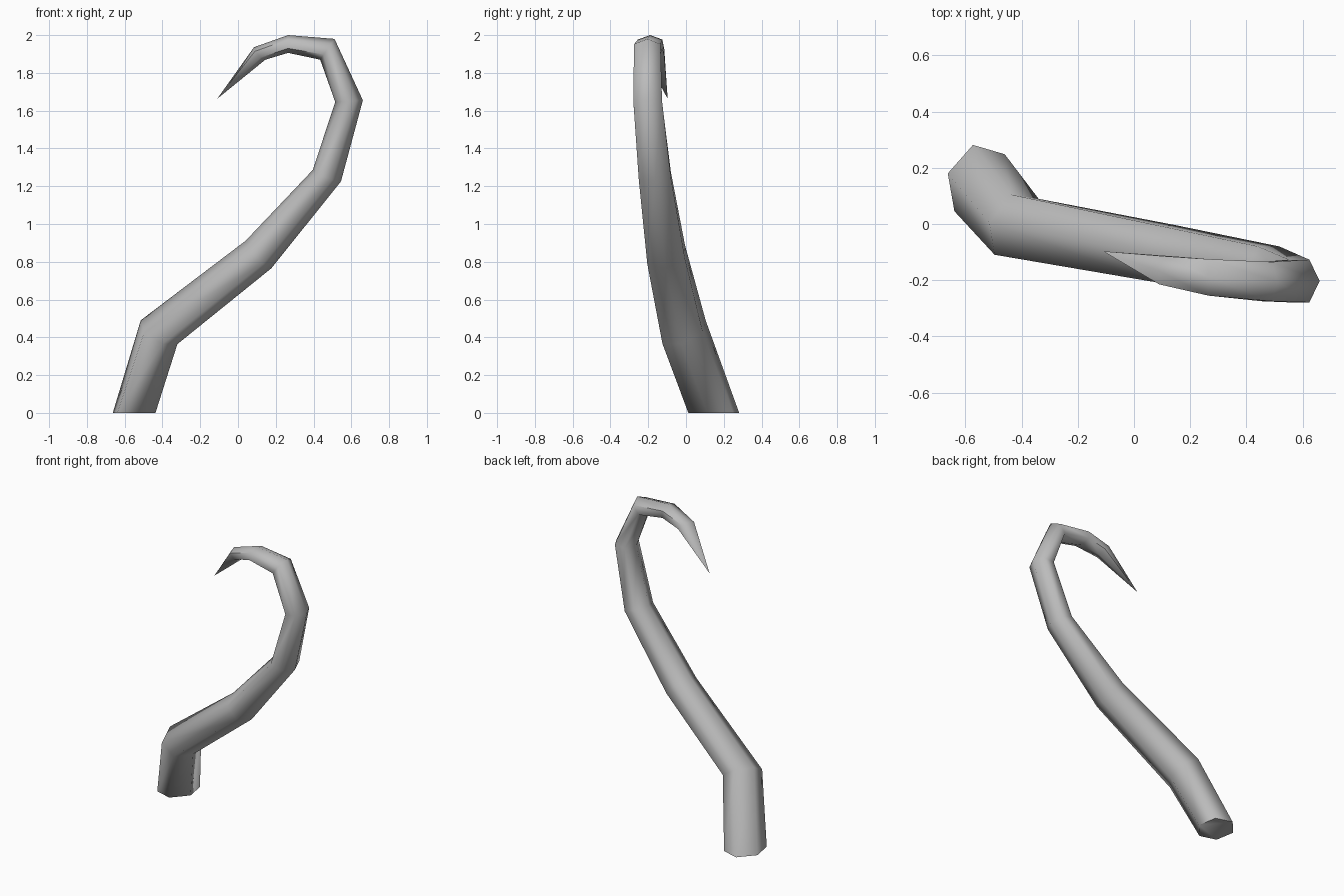
import bpy, bmesh, math
from mathutils import Vector

cube = bpy.data.objects.get("Cube")
if cube:
    bpy.data.objects.remove(cube, do_unlink=True)

# Plain grey skin
grey = bpy.data.materials.new("plain_grey")
grey.use_nodes = True
colour = (0.5, 0.5, 0.5, 1)
grey.diffuse_color = colour
grey.node_tree.nodes["Principled BSDF"].inputs["Base Color"].default_value = colour

# Tube sections: centre, half-axis in the bend plane, half-axis across it
SECTIONS = [
    ((-.55, .147, 0), (-.113, .033, 0), (-.033, -.118, 0)),
    ((-.418, -.01, .427), (-.097, .015, .063), (-.03, -.107, -.03)),
    ((.108, -.105, .838), (-.068, 0, .073), (-.01, -.1, -.012)),
    ((.47, -.165, 1.255), (-.075, 0, .03), (-.01, -.085, -.005)),
    ((.588, -.203, 1.65), (-.073, 0, -.005), (0, -.076, 0)),
    ((.473, -.205, 1.925), (-.038, 0, -.055), (0, -.07, 0)),
    ((.265, -.19, 1.953), (0, 0, -.047), (0, -.065, 0)),
    ((.115, -.165, 1.903), (.03, 0, -.033), (-.01, -.05, -.005)),
]
TIP = (-.11, -.097, 1.663)
SIDES = 6


def add_ring(bm, centre, bend, across):
    c, u, w = Vector(centre), Vector(bend), Vector(across) / math.sin(math.pi / 3)
    angles = [2 * math.pi * i / SIDES for i in range(SIDES)]
    return [bm.verts.new(c + u * math.cos(a) + w * math.sin(a)) for a in angles]


# Curling tentacle: six-sided tube with a closed base and a pointed tip
bm = bmesh.new()
rings = [add_ring(bm, *s) for s in SECTIONS]
bm.faces.new(rings[0])
for low, high in zip(rings, rings[1:]):
    for i in range(SIDES):
        j = (i + 1) % SIDES
        bm.faces.new((low[i], low[j], high[j], high[i]))
tip = bm.verts.new(TIP)
for i in range(SIDES):
    bm.faces.new((rings[-1][i], rings[-1][(i + 1) % SIDES], tip))
bmesh.ops.recalc_face_normals(bm, faces=bm.faces)

mesh = bpy.data.meshes.new("tentacle")
bm.to_mesh(mesh)
bm.free()
mesh.materials.append(grey)
tentacle = bpy.data.objects.new("tentacle", mesh)
bpy.context.collection.objects.link(tentacle)

# Smooth sides, crisp base rim
bpy.ops.object.select_all(action='DESELECT')
tentacle.select_set(True)
bpy.context.view_layer.objects.active = tentacle
bpy.ops.object.shade_smooth_by_angle(angle=math.radians(68))
